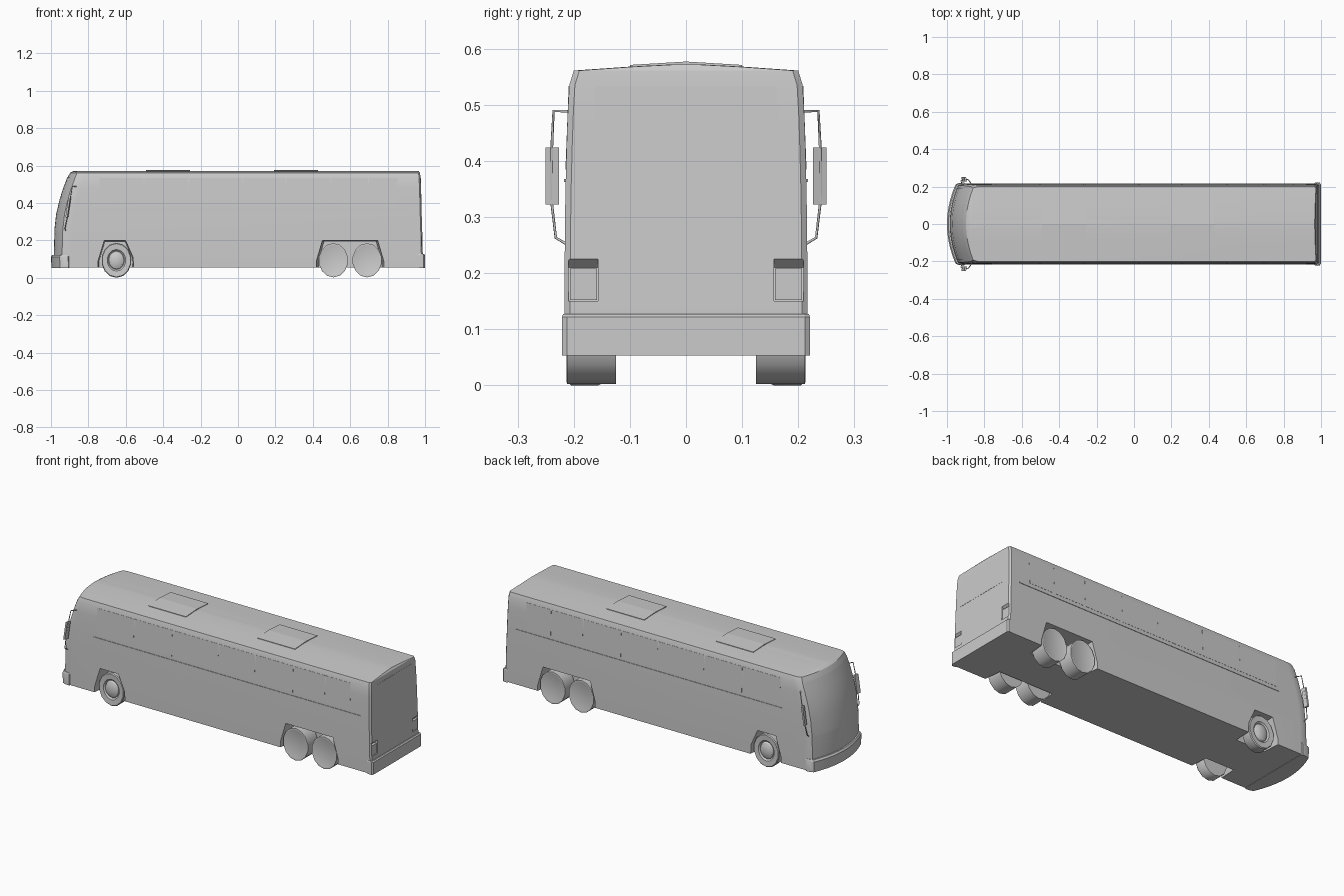
import bpy, bmesh, math
from mathutils import Vector

if "Cube" in bpy.data.objects:
    bpy.data.objects.remove(bpy.data.objects["Cube"])


def finish(name, bm, smooth=0):
    bmesh.ops.recalc_face_normals(bm, faces=bm.faces)
    me = bpy.data.meshes.new(name)
    bm.to_mesh(me)
    bm.free()
    ob = bpy.data.objects.new(name, me)
    bpy.context.collection.objects.link(ob)
    if smooth:
        shade(ob, smooth)
    return ob


def activate(ob):
    bpy.ops.object.select_all(action='DESELECT')
    ob.select_set(True)
    bpy.context.view_layer.objects.active = ob


def shade(ob, angle):
    activate(ob)
    bpy.ops.object.shade_smooth_by_angle(angle=math.radians(angle))


def loft(name, rings, smooth=0):
    bm = bmesh.new()
    vs = [[bm.verts.new(p) for p in r] for r in rings]
    n = len(vs[0])
    for a, b in zip(vs, vs[1:]):
        for i in range(n):
            bm.faces.new((a[i], a[(i + 1) % n], b[(i + 1) % n], b[i]))
    bm.faces.new(vs[0])
    bm.faces.new(vs[-1])
    return finish(name, bm, smooth)


def prism(name, pts, offset, taper=1.0):
    pts = [Vector(p) for p in pts]
    mid = sum(pts, Vector()) / len(pts)
    return loft(name, [pts, [mid + (p - mid) * taper + Vector(offset) for p in pts]])


def box(name, x, y, z):
    return prism(name, [(x[0], y[0], z[0]), (x[1], y[0], z[0]), (x[1], y[1], z[0]), (x[0], y[1], z[0])],
                 (0, 0, z[1] - z[0]))


def cut(target, cutter):
    cutter.hide_render = True
    cutter.hide_set(True)
    m = target.modifiers.new("cut", 'BOOLEAN')
    m.object, m.operation, m.solver = cutter, 'DIFFERENCE', 'EXACT'
    activate(target)
    bpy.ops.object.modifier_apply(modifier=m.name)


def plan(z, nose, w, tail, crown=0.0):
    # Outline at one height: bowed nose, straight flanks, chamfered tail
    pts = [(tail, -w + 0.01, z), (tail - 0.008, -w, z), (nose + 0.09, -w, z)]
    for i in range(11):
        y = w * 0.96 * (i / 5 - 1)
        pts.append((nose + 0.045 * (y / 0.21) ** 2, y, z))
    pts[3:4] = [(nose + 0.062 * (w / 0.21) ** 2, -w * 0.995, z), pts[3]]
    pts.append((nose + 0.062 * (w / 0.21) ** 2, w * 0.995, z))
    return pts + [(nose + 0.09, w, z), (tail - 0.008, w, z), (tail, w - 0.01, z)]


# Body shell: height, nose x, half width, tail x
ROWS = [(0.055, -0.985, 0.217, 0.988), (0.125, -0.985, 0.217, 0.988), (0.25, -0.981, 0.216, 0.985),
        (0.34, -0.971, 0.215, 0.982), (0.42, -0.952, 0.213, 0.980), (0.48, -0.933, 0.211, 0.978),
        (0.535, -0.912, 0.208, 0.976), (0.561, -0.898, 0.200, 0.973),
        (0.568, -0.885, 0.100, 0.968), (0.572, -0.875, 0.022, 0.966)]
body = loft("body_shell", [plan(*r) for r in ROWS])


def at(z, k):
    for a, b in zip(ROWS, ROWS[1:]):
        if a[0] <= z <= b[0]:
            return a[k] + (b[k] - a[k]) * (z - a[0]) / (b[0] - a[0])


# Wheel wells and tail light recesses
FRONT_ARCH = [(-0.75, 0.03), (-0.75, 0.088), (-0.716, 0.2), (-0.6, 0.2), (-0.56, 0.11), (-0.555, 0.03)]
REAR_ARCH = [(0.417, 0.03), (0.417, 0.09), (0.449, 0.2), (0.749, 0.2), (0.782, 0.088), (0.782, 0.03)]
for s in (-1, 1):
    for label, arch in (("front", FRONT_ARCH), ("rear", REAR_ARCH)):
        cut(body, prism(label + "_well_cutter", [(x, s * 0.24, z) for x, z in arch], (0, -s * 0.122, 0), 0.93))
    cut(body, prism("light_cutter", [(1.01, s * 0.157, 0.15), (0.976, s * 0.157, 0.15),
                                     (0.968, s * 0.157, 0.21), (1.01, s * 0.157, 0.247)], (0, s * 0.052, 0)))
    prism("tail_light", [(0.97, s * 0.159, 0.152), (0.983, s * 0.159, 0.152), (0.983, s * 0.159, 0.208),
                         (0.965, s * 0.159, 0.208)], (0, s * 0.048, 0))
shade(body, 25)

# Bumpers
loft("front_bumper", [plan(0.053, -0.997, 0.221, -0.9), plan(0.112, -1.0, 0.221, -0.9),
                      plan(0.122, -0.993, 0.218, -0.9)], 25)
rear_plan = [(0.968, -0.221), (0.993, -0.221), (1.0, -0.212), (1.0, 0.212), (0.993, 0.221), (0.968, 0.221)]
loft("rear_bumper", [[(x, y, z) for x, y in rear_plan] for z in (0.053, 0.122)]
     + [[(x - 0.006, y * 0.99, 0.127) for x, y in rear_plan]])

# Windshield pane following the nose
bm = bmesh.new()
grid = [[bm.verts.new((at(z, 1) + 0.045 * (y / 0.21) ** 2 - 0.0015, y, z))
         for y in [0.19 * (i / 5 - 1) for i in range(11)]] for z in (0.25, 0.34, 0.42, 0.48, 0.535)]
for a, b in zip(grid, grid[1:]):
    for i in range(10):
        bm.faces.new((a[i], b[i], b[i + 1], a[i + 1]))
finish("windshield", bm, 30)

# Side windows, belt trim and a rear window
EDGES = [-0.74, -0.5, -0.26, 0.03, 0.26, 0.5, 0.7, 0.86]
for s in (-1, 1):
    for a, b in zip(EDGES, EDGES[1:]):
        prism("side_window", [(x, s * (at(z, 2) - 0.002), z) for x, z in
                              ((a, 0.385), (b - 0.006, 0.385), (b - 0.006, 0.533), (a, 0.533))], (0, s * 0.003, 0))
    box("belt_trim", (-0.76, 0.92), sorted((s * 0.21, s * 0.217)), (0.362, 0.368))
prism("rear_window", [(at(z, 3) - 0.003, y, z) for y, z in
                      ((-0.168, 0.37), (0.168, 0.37), (0.162, 0.533), (-0.162, 0.533))], (0.004, 0, 0))

# Roof hatches with a slight crown
for x in (-0.375, 0.31):
    prism("roof_hatch", [(x - 0.118, y, z) for y, z in ((-0.1, 0.562), (0.1, 0.562), (0.1, 0.571),
                                                      (0, 0.577), (-0.1, 0.571))], (0.236, 0, 0))


def wheel(name, x, s, rings, sides=14):
    # Lathe about y from (radius, y) pairs, slightly taller than wide
    loft(name, [[(x + r * 0.86 * math.cos(2 * math.pi * (i + 0.5) / sides), s * y,
                  0.0935 + r * math.sin(2 * math.pi * (i + 0.5) / sides)) for i in range(sides)]
                for r, y in rings], 30)


# Wheels: single steer axle with domed hubs, double rear axles
for s in (-1, 1):
    wheel("front_wheel", -0.65, s, [(0.09, 0.15), (0.0935, 0.156), (0.0935, 0.205), (0.089, 0.21),
                                    (0.058, 0.208), (0.05, 0.2)])
    wheel("front_hub", -0.65, s, [(0.05, 0.198), (0.044, 0.207), (0.03, 0.213), (0.012, 0.216)])
    for x in (0.51, 0.69):
        wheel("rear_wheel", x, s, [(0.0915, 0.125), (0.0915, 0.212), (0.086, 0.213), (0.08, 0.211)])

# Mirrors on bent arms
for s in (-1, 1):
    cu = bpy.data.curves.new("mirror_arm", 'CURVE')
    cu.dimensions, cu.bevel_depth, cu.bevel_resolution, cu.use_fill_caps = '3D', 0.0025, 1, True
    path = [(-0.865, 0.208, 0.488), (-0.885, 0.236, 0.489), (-0.896, 0.239, 0.43), (-0.912, 0.24, 0.33),
            (-0.925, 0.232, 0.263), (-0.92, 0.21, 0.25)]
    sp = cu.splines.new('POLY')
    sp.points.add(len(path) - 1)
    for p, (x, y, z) in zip(sp.points, path):
        p.co = (x, s * y, z, 1)
    bpy.context.collection.objects.link(bpy.data.objects.new("mirror_arm", cu))
    prism("mirror", [(-0.903, s * 0.226, 0.424), (-0.908, s * 0.25, 0.424),
                     (-0.923, s * 0.25, 0.322), (-0.918, s * 0.226, 0.322)], (0.01, 0, 0))
